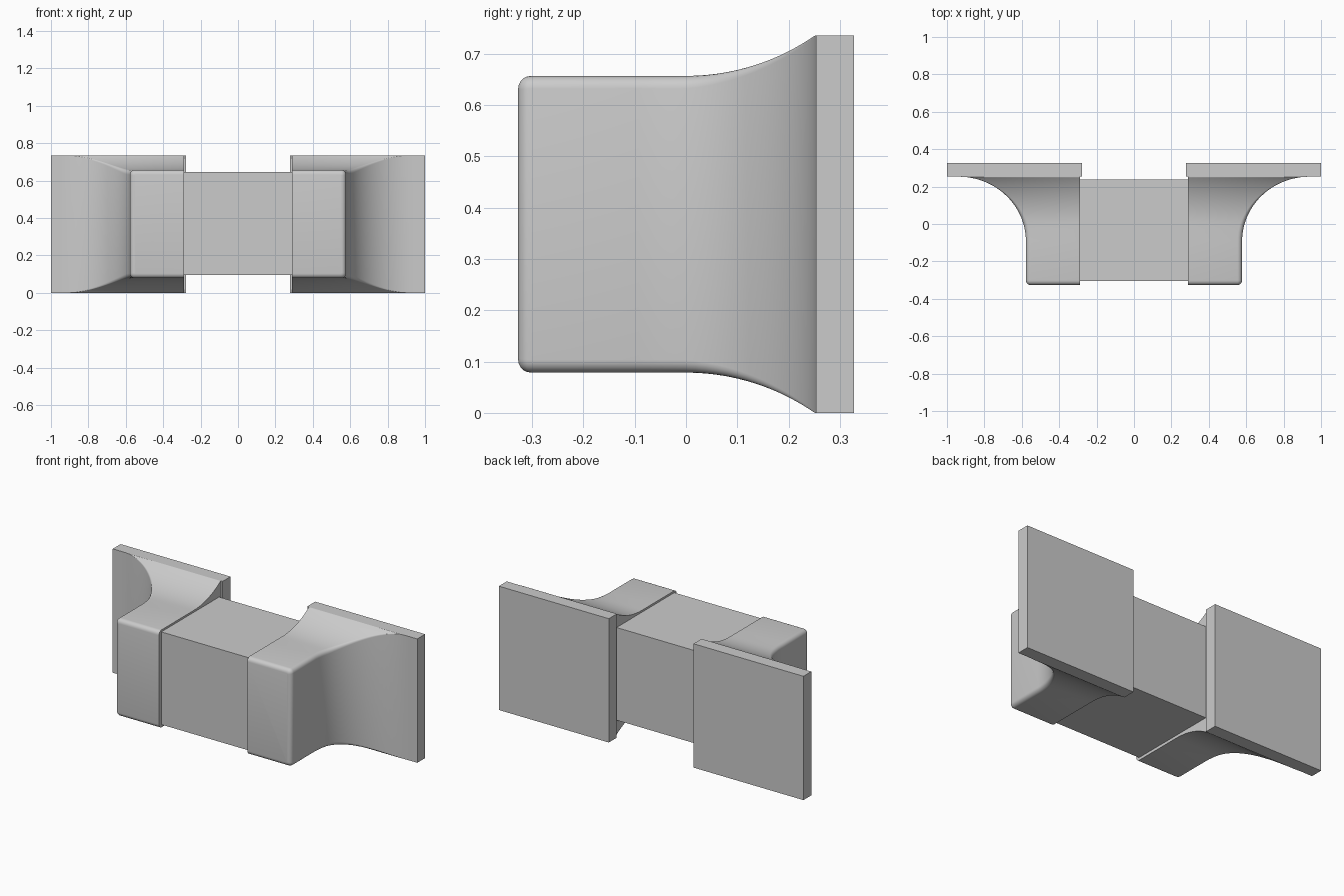
import bpy, bmesh
from math import sin, cos, pi, sqrt

cube = bpy.data.objects.get("Cube")
if cube:
    bpy.data.objects.remove(cube, do_unlink=True)

grey = bpy.data.materials.new("light_grey")
grey.use_nodes = True
grey.diffuse_color = (0.6, 0.6, 0.6, 1)
grey.node_tree.nodes["Principled BSDF"].inputs["Base Color"].default_value = grey.diffuse_color

MID_Z = 0.3675
FRONT, WALL = -0.327, 0.253      # front face and mounting plate face
INNER, OUTER = 0.29, 0.578       # side faces of the bracket arm
HALF = 0.289                     # half height of the arm


def add_object(name, bm):
    bmesh.ops.recalc_face_normals(bm, faces=bm.faces)
    mesh = bpy.data.meshes.new(name)
    bm.to_mesh(mesh)
    bm.free()
    mesh.materials.append(grey)
    ob = bpy.data.objects.new(name, mesh)
    bpy.context.collection.objects.link(ob)
    return ob


def box(name, low, high):
    bm = bmesh.new()
    bmesh.ops.create_cube(bm, size=1)
    for v in bm.verts:
        v.co = [(a + b) / 2 + c * (b - a) for a, b, c in zip(low, high, v.co)]
    return add_object(name, bm)


def section(bm, y, outer, half, radius, steps=5):
    """Rectangle with its two outer corners rounded."""
    pts = [(INNER, -half)]
    for side in (-1, 1):
        for i in range(steps + 1):
            a = side * pi / 2 * (1 - i / steps if side < 0 else i / steps)
            pts.append((outer - radius + radius * cos(a),
                        side * (half - radius) + radius * sin(a)))
    pts.append((INNER, half))
    return [bm.verts.new((x, y, MID_Z + z)) for x, z in pts]


def bracket(name, sign):
    bm = bmesh.new()
    rings = []
    # rounded front rim
    r = 0.025
    for i in range(6):
        a = pi / 2 * i / 5
        inset = r * (1 - sin(a))
        rings.append(section(bm, FRONT + r * (1 - cos(a)), OUTER - inset,
                             HALF - inset, r * (0.2 + 0.8 * sin(a))))
    # arm sweeping out to the mounting plate
    sweep_x, sweep_y, lift = 0.36, 0.345, 0.44
    for i in range(25):
        a = pi / 2 * i / 24
        y = WALL - sweep_y * (1 - sin(a))
        rise = lift - sqrt(lift ** 2 - max(y, 0) ** 2)
        rings.append(section(bm, y, OUTER + sweep_x * (1 - cos(a)),
                             min(HALF + rise, MID_Z),
                             0.025 - 0.022 * max(y, 0) / WALL))
    for a, b in zip(rings, rings[1:]):
        for i in range(len(a)):
            j = (i + 1) % len(a)
            bm.faces.new((a[i], a[j], b[j], b[i]))
    bm.faces.new(rings[0])
    bm.faces.new(rings[-1])
    for v in bm.verts:
        v.co.x *= sign
    ob = add_object(name, bm)
    bpy.ops.object.select_all(action="DESELECT")
    ob.select_set(True)
    bpy.context.view_layer.objects.active = ob
    bpy.ops.object.shade_smooth_by_angle(angle=pi / 6)


# mounting plates and flared brackets
for side, sign in (("left", 1), ("right", -1)):
    xs = sorted((0.278 * sign, sign))
    box(side + "_mounting_plate", (xs[0], WALL, 0), (xs[1], 0.327, 2 * MID_Z))
    bracket(side + "_bracket", sign)

# crossbar between the brackets
box("crossbar", (-INNER, -0.305, 0.095), (INNER, 0.237, 0.645))
